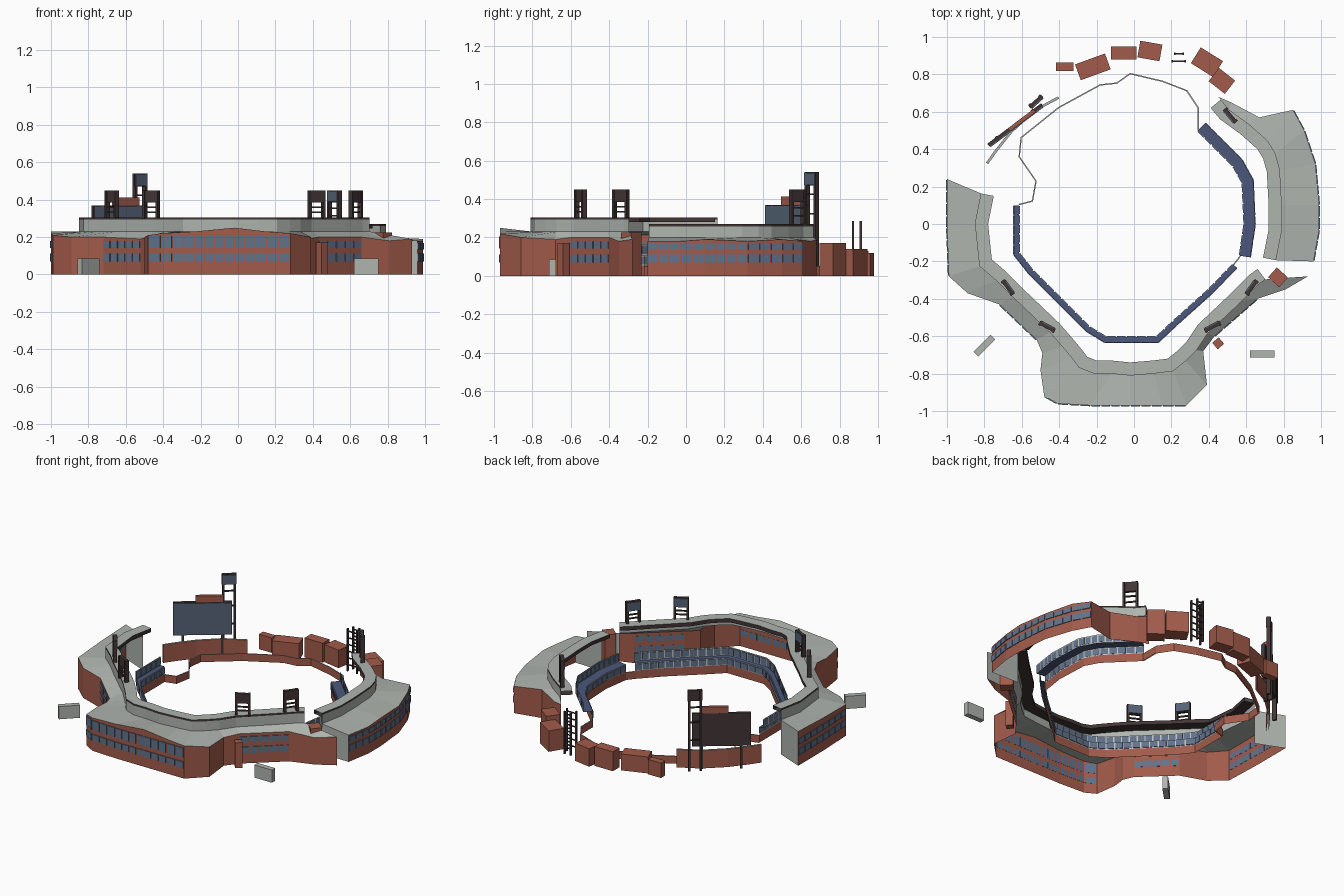
import bpy, bmesh
from math import radians, cos, sin, hypot, ceil
from mathutils import Matrix, Vector

cube = bpy.data.objects.get("Cube")
if cube:
    bpy.data.objects.remove(cube, do_unlink=True)


def material(name, r, g, b):
    m = bpy.data.materials.new(name)
    m.use_nodes = True
    m.diffuse_color = (r, g, b, 1)
    m.node_tree.nodes["Principled BSDF"].inputs["Base Color"].default_value = (r, g, b, 1)
    return m


BRICK, GREY, GLASS, NAVY, TRIM, SCREEN, FRAME = range(7)
MATS = [material("brick", .36, .105, .07), material("roof grey", .43, .46, .43),
        material("window glass", .12, .17, .26), material("seat navy", .07, .095, .2),
        material("dark trim", .055, .036, .036), material("screen slate", .09, .125, .18),
        material("pale frame", .52, .53, .5)]


def finish(name, bm):
    me = bpy.data.meshes.new(name)
    bm.to_mesh(me)
    bm.free()
    for m in MATS:
        me.materials.append(m)
    ob = bpy.data.objects.new(name, me)
    bpy.context.collection.objects.link(ob)
    return ob


def add_box(bm, x, y, z0, z1, sx, sy, ang, mat):
    mx = (Matrix.Translation((x, y, (z0 + z1) / 2)) @ Matrix.Rotation(ang, 4, 'Z')
          @ Matrix.Diagonal((sx, sy, z1 - z0, 1)))
    for v in bmesh.ops.create_cube(bm, size=1, matrix=mx)["verts"]:
        for f in v.link_faces:
            f.material_index = mat


def box(name, x, y, sx, sy, h, deg, mat):
    bm = bmesh.new()
    add_box(bm, x, y, 0, h, sx, sy, radians(deg), mat)
    finish(name, bm)


def offset(path, d):
    """Shift a path to the right of its direction of travel, with mitred corners."""
    pts = [Vector(p[:2]) for p in path]
    nor = []
    for a, b in zip(pts, pts[1:]):
        t = (b - a).normalized()
        nor.append(Vector((t.y, -t.x)))
    out = []
    for i, p in enumerate(pts):
        n0, n1 = nor[max(i - 1, 0)], nor[min(i, len(nor) - 1)]
        m = (n0 + n1).normalized()
        out.append(p + m * d / max(m.dot(n1), .6))
    return out


def loft(name, rows, mats, caps=()):
    """Strips between successive rows of points, one material per strip."""
    bm = bmesh.new()
    grid = [[bm.verts.new(p) for p in row] for row in rows]
    for r, mat in enumerate(mats):
        for i in range(len(rows[0]) - 1):
            a, b = grid[r], grid[r + 1]
            bm.faces.new((a[i], a[i + 1], b[i + 1], b[i])).material_index = mat
    for cap in caps:
        bm.faces.new([bm.verts.new(p) for p in cap]).material_index = GREY
    bmesh.ops.recalc_face_normals(bm, faces=bm.faces[:])
    return finish(name, bm)


def level(path, z):
    return [(p[0], p[1], z) for p in path]


def panes(name, path, bands, width, gap, side):
    """Thin glass plates evenly spaced on each wall segment."""
    bm = bmesh.new()
    for a, b in zip(path, path[1:]):
        d = Vector(b[:2]) - Vector(a[:2])
        n = max(1, round(d.length / width))
        t = d.normalized()
        ang = Vector((1, 0)).angle_signed(t) * -1
        for i in range(n):
            c = Vector(a[:2]) + d * (i + .5) / n + Vector((t.y, -t.x)) * side * .002
            for z0, z1 in bands:
                add_box(bm, c.x, c.y, z0, z1, d.length / n - gap, .006, ang, GLASS)
    finish(name, bm)


def stand(name, stations, deck, base, width):
    """Brick outer wall, low roof, step wall and raised deck with dark edge."""
    outer = [s[:2] for s in stations]
    inner = [s[3:] for s in stations]
    mid = offset(inner, width)
    rows = [level(outer, 0), [s[:3] for s in stations], level(mid, base),
            level(mid, deck - .012), level(mid, deck), level(inner, deck),
            level(inner, deck - .025), level(mid, deck - .025)]
    caps = [(rows[0][i], rows[1][i], rows[2][i], level(mid, 0)[i]) for i in (0, -1)]
    loft(name, rows, [BRICK, GREY, GREY, TRIM, GREY, TRIM, TRIM], caps)
    return outer


# Main stand: outer x, y, wall height, then deck edge x, y
MAIN = [(-1, .24, .23, -.75, .15), (-1, -.02, .22, -.78, 0), (-.99, -.28, .21, -.76, -.19),
        (-.89, -.37, .2, -.69, -.25), (-.72, -.43, .2, -.6, -.34), (-.52, -.62, .19, -.4, -.53),
        (-.49, -.69, .2, -.33, -.61), (-.5, -.78, .2, -.28, -.67), (-.48, -.92, .21, -.25, -.71),
        (-.41, -.96, .22, -.2, -.73), (-.23, -.97, .23, -.12, -.73), (-.02, -.97, .25, -.02, -.74),
        (.15, -.97, .23, .1, -.73), (.28, -.97, .22, .18, -.72), (.39, -.86, .2, .23, -.68),
        (.37, -.68, .19, .28, -.63), (.43, -.6, .2, .34, -.54), (.66, -.4, .2, .53, -.36),
        (.81, -.35, .18, .62, -.27), (.93, -.28, .19, .66, -.24)]
SIDE = [(.96, -.2, .18, .69, -.18), (.99, -.03, .18, .72, -.03), (.99, .1, .19, .72, .1),
        (.97, .32, .18, .71, .28), (.91, .5, .19, .69, .35), (.85, .61, .18, .66, .4),
        (.67, .57, .19, .57, .48), (.52, .65, .18, .46, .56), (.45, .68, .19, .41, .62)]
wall = stand("main_stand", MAIN, .305, .23, .07)
side_wall = stand("side_stand", SIDE, .27, .2, .07)

# Outer windows in two rows
LOW, HIGH = (.07, .112), (.142, .18)
for name, path, high in (("right_end_windows", wall[:3], HIGH),
                         ("right_wing_windows", wall[4:6], HIGH),
                         ("front_windows", wall[8:14], (.142, .205)),
                         ("left_wing_windows", wall[16:18], HIGH),
                         ("side_stand_windows", side_wall[:6], (.135, .168))):
    panes(name, path, (LOW, high), .06, .008, 1)

# Stepped box tiers around the field
RING_A = [(-.615, .1), (-.615, -.155), (-.54, -.25), (-.24, -.55), (-.15, -.605),
          (.12, -.605), (.21, -.52), (.4, -.35), (.53, -.215)]
RING_B = [(.565, -.17), (.59, 0), (.58, .22), (.53, .31), (.34, .5)]
for name, path, w in (("front_tier", RING_A, .03), ("side_tier", RING_B, .06)):
    back = offset(path, w)
    loft(name, [level(path, 0), level(path, .055), level(path, .105), level(back, .106),
                level(back, .165)], [BRICK, FRAME, NAVY, FRAME])
    panes(name + "_lower_boxes", path, [(.06, .1)], .05, .008, -1)
    panes(name + "_upper_boxes", back, [(.113, .158)], .05, .008, -1)


def thin_wall(name, path, h, t):
    back = offset(path, t)
    loft(name, [level(path, 0), level(path, h), level(back, h), level(back, 0)],
         [BRICK, GREY, BRICK])


# Outfield walls
thin_wall("field_wall", [(.34, .5), (.34, .62), (.28, .71), (.15, .76), (-.02, .8), (-.09, .75),
                         (-.18, .74), (-.4, .62), (-.6, .46), (-.61, .36), (-.52, .23),
                         (-.54, .12), (-.615, .1)], .05, .007)
thin_wall("field_wall_link", [RING_A[-1], RING_B[0]], .05, .007)
thin_wall("scoreboard_wall", [(-.4, .67), (-.53, .6), (-.65, .49), (-.73, .39), (-.78, .32)],
          .12, .014)

# Brick sheds and kiosks, grey gate blocks
for i, (x, y, sx, sy, h, deg) in enumerate((
        (-.37, .84, .095, .045, .1, 0), (-.22, .84, .17, .09, .11, 20),
        (-.055, .915, .135, .07, .13, 0), (.085, .925, .12, .09, .12, -10),
        (.39, .865, .14, .1, .14, -32), (.47, .765, .11, .09, .17, -38))):
    box("shed_%d" % (i + 1), x, y, sx, sy, h, deg, BRICK)
box("corner_kiosk", .77, -.285, .08, .07, .225, -42, BRICK)
box("front_kiosk", .45, -.638, .045, .045, .17, 40, BRICK)
box("right_gate", -.8, -.65, .13, .035, .085, 45, GREY)
box("left_gate", .685, -.695, .13, .035, .085, 0, GREY)


def board(name, x, y, deg, base, z0, z1, width, legs, rungs):
    """Panel on two legs with its bright face towards the field."""
    bm = bmesh.new()
    a = radians(deg)
    t, n = Vector((cos(a), sin(a))), Vector((-sin(a), cos(a)))
    if n.dot(Vector((x, y))) > 0:
        n = -n
    add_box(bm, x, y, z0, z1, width, .018, a, TRIM)
    add_box(bm, x + n.x * .012, y + n.y * .012, z0 + .004, z1 - .004, width - .008, .008, a, SCREEN)
    for s in (-legs, legs):
        add_box(bm, x + t.x * s, y + t.y * s, base, z1, .014, .026, a, TRIM)
    for z in rungs:
        add_box(bm, x, y, z, z + .008, legs * 2, .01, a, TRIM)
    finish(name, bm)


# Light towers and scoreboard
for i, (x, y, deg) in enumerate(((-.675, -.34, -54), (-.465, -.55, -28),
                                 (.42, -.55, 28), (.63, -.34, 54))):
    board("deck_lights_%d" % (i + 1), x, y, deg, .3, .385, .45, .09, .04, (.33, .355))
board("side_lights", .515, .58, -50, .265, .385, .45, .09, .04, (.31, .35))
board("tall_lights", -.525, .655, 42, 0, .47, .54, .09, .035, (.2, .32, .42))
board("scoreboard", -.635, .53, 37, 0, .15, .37, .36, .12, ())
bm = bmesh.new()
add_box(bm, -.6, .555, .37, .412, .17, .02, radians(37), BRICK)
finish("scoreboard_sign", bm)

# Open ladder masts behind the outfield
for i, (y, w) in enumerate(((.87, .07), (.91, .045))):
    bm = bmesh.new()
    for s in (-.5, .5):
        add_box(bm, .24 + s * w, y, 0, .285, .008, .012, 0, TRIM)
    for k in range(6):
        add_box(bm, .24, y, .04 + k * .045, .046 + k * .045, w, .008, 0, TRIM)
    finish("mast_%d" % (i + 1), bm)
